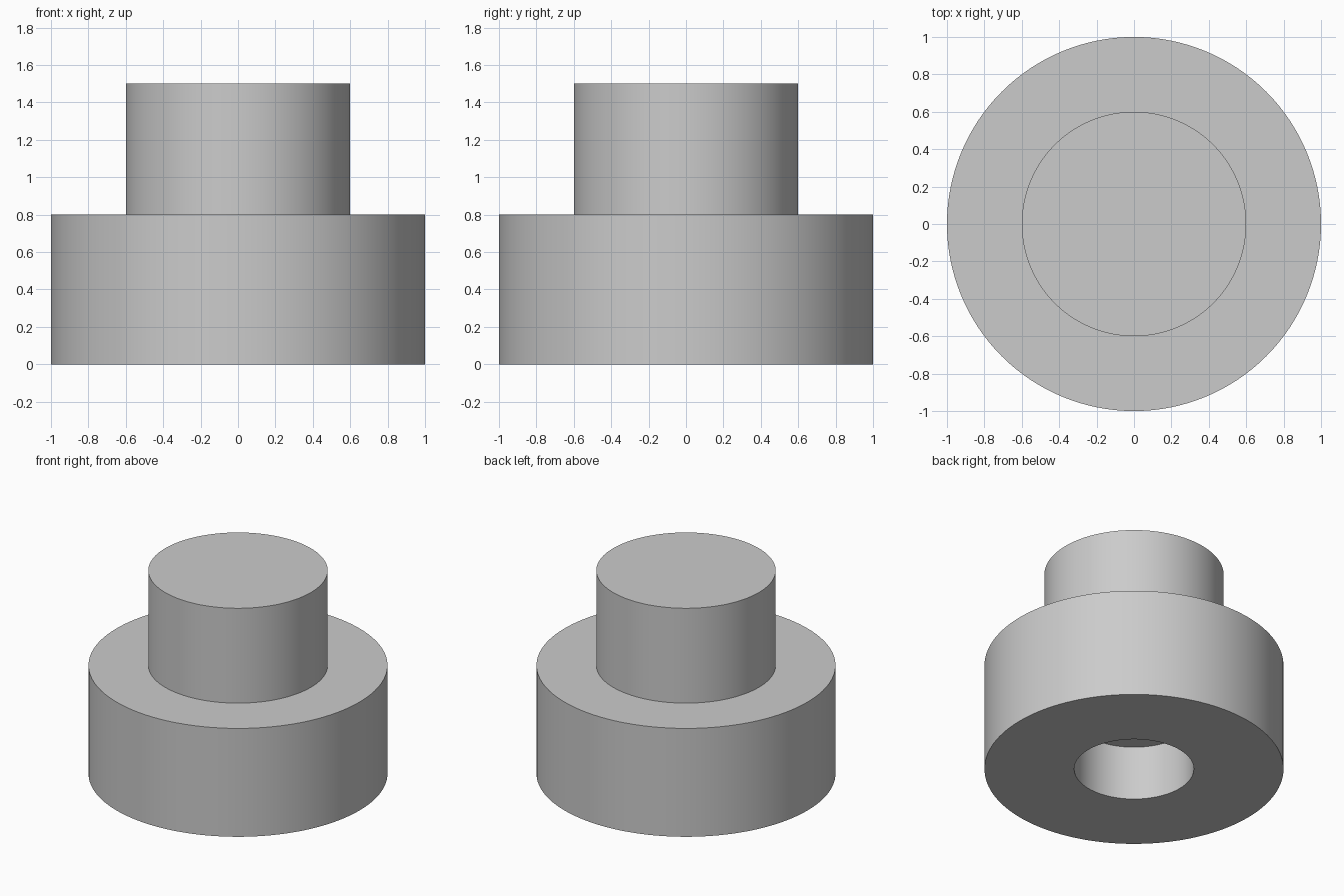
import bpy
import bmesh
from math import radians, tau

SEGMENTS = 128

# Remove the default cube
cube = bpy.data.objects.get("Cube")
if cube:
    bpy.data.objects.remove(cube, do_unlink=True)

# Single grey material
grey = bpy.data.materials.new("plain grey")
grey.use_nodes = True
colour = (0.6, 0.6, 0.6, 1)
grey.diffuse_color = colour
grey.node_tree.nodes["Principled BSDF"].inputs["Base Color"].default_value = colour


def revolve(name, profile, material):
    """Turn a (radius, height) profile around z and cap its open ends."""
    bm = bmesh.new()
    verts = [bm.verts.new((r, 0, z)) for r, z in profile]
    edges = [bm.edges.new(pair) for pair in zip(verts, verts[1:])]
    bmesh.ops.spin(bm, geom=verts + edges, cent=(0, 0, 0), axis=(0, 0, 1),
                   angle=tau, steps=SEGMENTS, use_merge=True)
    bmesh.ops.remove_doubles(bm, verts=bm.verts[:], dist=1e-4)
    bmesh.ops.holes_fill(bm, edges=[e for e in bm.edges if e.is_boundary], sides=0)
    bmesh.ops.recalc_face_normals(bm, faces=bm.faces[:])
    mesh = bpy.data.meshes.new(name)
    bm.to_mesh(mesh)
    bm.free()
    mesh.materials.append(material)
    obj = bpy.data.objects.new(name, mesh)
    bpy.context.collection.objects.link(obj)
    bpy.ops.object.select_all(action="DESELECT")
    obj.select_set(True)
    bpy.context.view_layer.objects.active = obj
    bpy.ops.object.shade_smooth_by_angle(angle=radians(30))
    return obj


# Stepped body: blind hole underneath, wide base, narrower stem
revolve("stepped_body", [
    (0.4, 0.4), (0.4, 0),
    (1, 0), (1, 0.8),
    (0.6, 0.8), (0.6, 1.5),
], grey)
